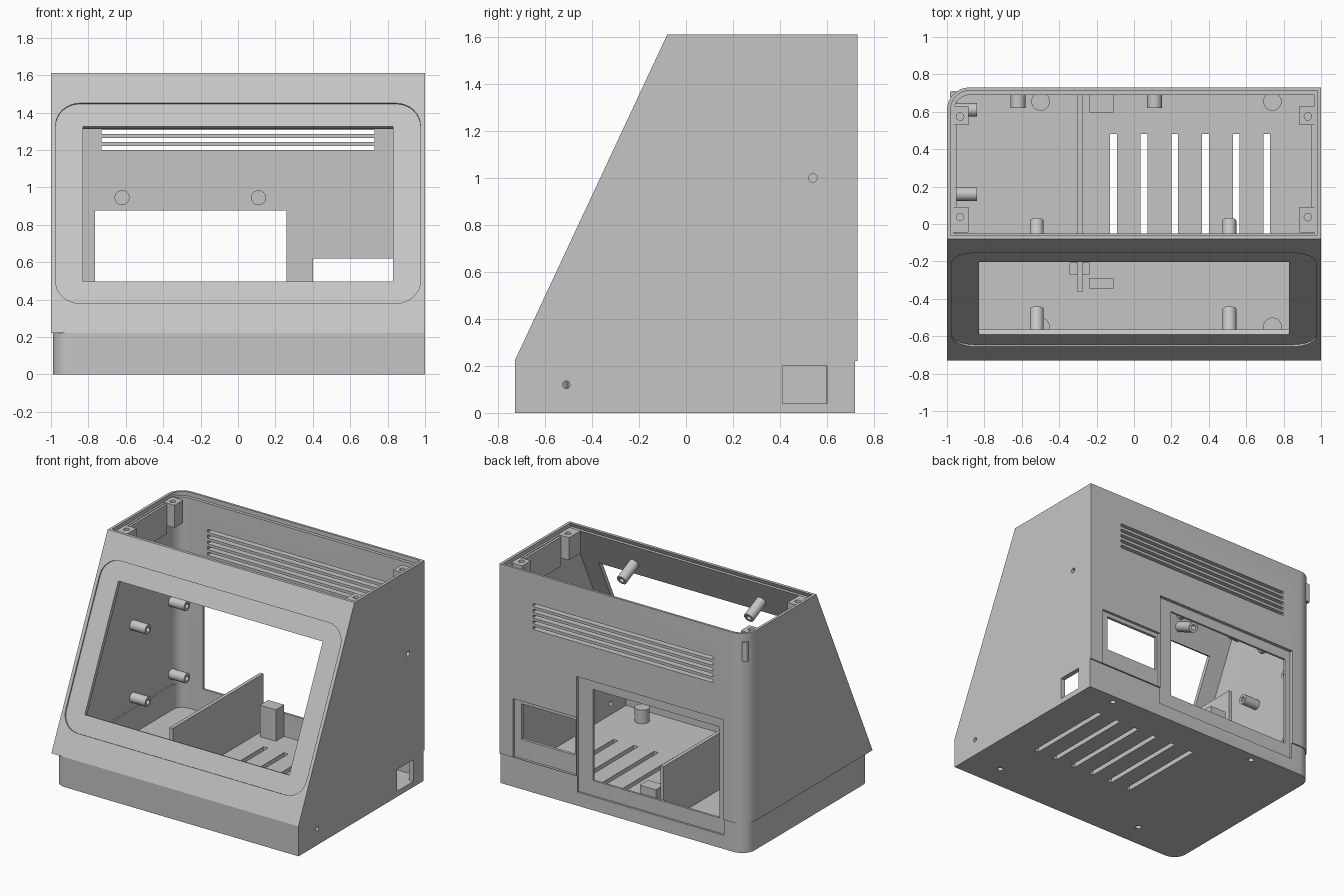
import bpy
import bmesh
import math
from mathutils import Matrix, Vector

if "Cube" in bpy.data.objects:
    bpy.data.objects.remove(bpy.data.objects["Cube"])

GREY = (0.56, 0.56, 0.56, 1)
mat = bpy.data.materials.new("plain grey plastic")
mat.use_nodes = True
mat.diffuse_color = GREY
mat.node_tree.nodes["Principled BSDF"].inputs["Base Color"].default_value = GREY

# Frame lying on the slanted front: u across, v up the slope, n outward
SLOPE = Vector((0, 0.65, 1.39)).normalized()
NORMAL = Vector((1, 0, 0)).cross(SLOPE)
FRONT = Matrix.Translation((0, -0.73, 0.22)) @ Matrix(
    ((1, 0, 0), SLOPE, NORMAL)).transposed().to_4x4()


def front_y(z):
    return -0.73 + (z - 0.22) * 0.65 / 1.39


def front_v(z):
    return (z - 0.22) / SLOPE.z


def finish(bm, name):
    bmesh.ops.recalc_face_normals(bm, faces=bm.faces)
    mesh = bpy.data.meshes.new(name)
    bm.to_mesh(mesh)
    bm.free()
    mesh.materials.append(mat)
    obj = bpy.data.objects.new(name, mesh)
    bpy.context.collection.objects.link(obj)
    return obj


def round_edges(bm, test, radius):
    """Round the upright edges whose middle passes the test."""
    edges = []
    for e in bm.edges:
        a, b = e.verts[0].co, e.verts[1].co
        if (a - b).xy.length < 1e-4 and test((a + b) / 2):
            edges.append(e)
    bmesh.ops.bevel(bm, geom=edges, offset=radius, segments=8,
                    profile=0.5, affect='EDGES')


def box(name, x, y, z, test=None, radius=0, matrix=None):
    bm = bmesh.new()
    bmesh.ops.create_cube(bm, size=1)
    for v in bm.verts:
        v.co = [(r[0] + r[1]) / 2 + c * (r[1] - r[0])
                for c, r in zip(v.co, (x, y, z))]
    if test:
        round_edges(bm, test, radius)
    if matrix:
        bm.transform(matrix)
    return finish(bm, name)


def wedge(name, x, z, front, back, radius):
    """Body with a slanted front and one rounded rear corner."""
    bm = bmesh.new()
    pts = [(front_y(z[0]) + front, z[0]), (front_y(z[1]) + front, z[1]),
           (back, z[1]), (back, z[0])]
    face = bm.faces.new([bm.verts.new((x[0], *p)) for p in pts])
    ext = bmesh.ops.extrude_face_region(bm, geom=[face])
    bmesh.ops.translate(bm, vec=(x[1] - x[0], 0, 0),
                        verts=[g for g in ext["geom"] if isinstance(g, bmesh.types.BMVert)])
    bmesh.ops.recalc_face_normals(bm, faces=bm.faces)
    round_edges(bm, lambda m: m.x < 0 and m.y > 0, radius)
    return finish(bm, name)


def post(name, start, direction, length, radius, bore=0):
    """Cylinder from start along direction, with an optional blind bore."""
    bm = bmesh.new()
    bmesh.ops.create_cone(bm, cap_ends=True, segments=24, radius1=radius,
                          radius2=radius, depth=length,
                          matrix=Matrix.Translation((0, 0, length / 2)))
    if bore:
        top = max(bm.faces, key=lambda f: f.calc_center_median().z)
        bmesh.ops.inset_individual(bm, faces=[top], thickness=radius - bore)
        ext = bmesh.ops.extrude_discrete_faces(bm, faces=[top])
        bmesh.ops.translate(bm, vec=(0, 0, -0.8 * length), verts=ext["faces"][0].verts)
    rot = Vector((0, 0, 1)).rotation_difference(Vector(direction))
    bm.transform(Matrix.Translation(start) @ rot.to_matrix().to_4x4())
    return finish(bm, name)


def cut(obj, cutters):
    for c in cutters:
        mod = obj.modifiers.new("cut", 'BOOLEAN')
        mod.operation = 'DIFFERENCE'
        mod.solver = 'EXACT'
        mod.object = c
    bpy.context.view_layer.update()
    graph = bpy.context.evaluated_depsgraph_get()
    mesh = bpy.data.meshes.new_from_object(obj.evaluated_get(graph))
    obj.modifiers.clear()
    obj.data = mesh


# Main bodies
shell = wedge("upper_shell", (-1, 1), (0.22, 1.61), 0, 0.73, 0.12)
tray = box("base_tray", (-0.99, 1), (-0.728, 0.72), (0, 0.22),
           lambda m: m.x < 0, 0.1)

# Cavities and lid rebate
shell_cuts = [
    wedge("cavity_cutter", (-0.965, 0.965), (0.15, 1.7), 0.044, 0.69, 0.09),
    wedge("rebate_cutter", (-0.98, 0.98), (1.58, 1.7), 0.022, 0.713, 0.1)]
tray_cuts = [box("tray_cutter", (-0.955, 0.965), (-0.686, 0.69), (0.04, 0.3),
                 lambda m: m.x < 0, 0.07)]

# Screen recess and window in the slanted front
shell_cuts += [
    box("bezel_cutter", (-0.975, 0.975), (front_v(0.38), front_v(1.45)),
        (-0.01, 0.05), lambda m: True, 0.13, FRONT),
    box("window_cutter", (-0.828, 0.828), (front_v(0.5), front_v(1.33)),
        (-0.1, 0.1), None, 0, FRONT)]

# Rear vents, recesses and openings
for i in range(5):
    z = 1.2 + 0.042 * i
    shell_cuts.append(box("vent_cutter", (-0.73, 0.73), (0.6, 0.8), (z, z + 0.022)))
rear = [box("rear_cutter", x, y, z) for x, y, z in (
    ((-0.81, 0.375), (0.706, 0.8), (0.1, 0.95)),
    ((0.38, 0.89), (0.711, 0.8), (0.222, 0.65)),
    ((-0.765, 0.26), (0.6, 0.85), (0.21, 0.877)),
    ((0.4, 0.835), (0.6, 0.85), (0.36, 0.62)))]
shell_cuts += rear
tray_cuts += [rear[0], rear[2]]

# Side screw holes and the port near the floor
for y, z in ((-0.28, 1), (0.54, 1), (-0.04, 0.56), (0.54, 0.56), (0.54, 0.33)):
    shell_cuts.append(post("hole_cutter", (0.9, y, z), (1, 0, 0), 0.2, 0.018))
tray_cuts += [post("hole_cutter", (0.9, -0.51, 0.12), (1, 0, 0), 0.2, 0.016),
              box("port_cutter", (0.9, 1.1), (0.41, 0.6), (0.041, 0.2))]

# Floor slots and foot holes
for i in range(6):
    x = -0.11 + 0.164 * i
    tray_cuts.append(box("slot_cutter", (x - 0.018, x + 0.018), (-0.2, 0.48), (-0.1, 0.1)))
FEET = [(x, y) for x in (-0.5, 0.74) for y in (-0.55, 0.655)]
for x, y in FEET:
    tray_cuts.append(post("foot_cutter", (x, y, -0.1), (0, 0, 1), 0.2, 0.02))

cut(shell, shell_cuts)
cut(tray, tray_cuts)
parts = [shell, tray]

# Lid posts in the four upper corners, with rails between them
lid_cutters = []
for side, s in (("left", 1), ("right", -1)):
    for end, y0, y1, hole in (("front", -0.045, 0.09, 0.037), ("rear", 0.53, 0.63, 0.575)):
        block = box(f"{side}_{end}_lid_post", sorted((s * 0.885, s * 0.975)),
                    (y0, y1), (1.42, 1.585))
        drill = post("lid_cutter", (s * 0.93, hole, 1.5), (0, 0, 1), 0.2, 0.02)
        cut(block, [drill])
        lid_cutters.append(drill)
        parts.append(block)
    parts.append(box(f"{side}_rail", sorted((s * 0.948, s * 0.97)), (0.09, 0.53), (1.36, 1.575)))

# Floor pillars
for x, y in FEET:
    parts.append(post("floor_pillar", (x, y, 0.03), (0, 0, 1), 0.11,
                      0.05 if y < 0 else 0.049))

# Screen standoffs square to the slanted front
for x in (-0.52, 0.51):
    for z in (0.42, 1.43):
        start = FRONT @ Vector((x, front_v(z), -0.03))
        parts.append(post("screen_standoff", start, -NORMAL, 0.17, 0.037, 0.018))

# Board standoffs on the right wall and the rear wall
for y in (0.16, 0.61):
    for z in (0.3, 0.83):
        parts.append(post("side_standoff", (-0.975, y, z), (1, 0, 0), 0.135, 0.036, 0.018))
for x in (-0.62, 0.11):
    parts.append(post("rear_standoff", (x, 0.7, 0.945), (0, -1, 0), 0.08, 0.04))

# Partition and small blocks on the floor
parts += [
    box("partition", (-0.302, -0.276), (-0.36, 0.69), (0.03, 0.455)),
    box("rear_block", (-0.24, -0.11), (0.595, 0.692), (0.03, 0.27)),
    box("front_block", (-0.24, -0.11), (-0.345, -0.29), (0.03, 0.2)),
    box("partition_foot", (-0.345, -0.235), (-0.27, -0.205), (0.03, 0.2))]

# Small upright ribs on the rounded rear corner
parts.append(box("corner_rib", (-0.985, -0.945), (0.675, 0.71), (1.41, 1.55),
                 lambda m: True, 0.012))

for c in shell_cuts + tray_cuts + lid_cutters:
    if c.name in bpy.data.objects:
        c.hide_render = True
for c in set(shell_cuts + tray_cuts + lid_cutters):
    bpy.data.objects.remove(c)

# Smooth curved walls, keep corners sharp
bpy.ops.object.select_all(action='DESELECT')
for p in parts:
    p.select_set(True)
bpy.context.view_layer.objects.active = shell
bpy.ops.object.shade_smooth_by_angle(angle=math.radians(30))
